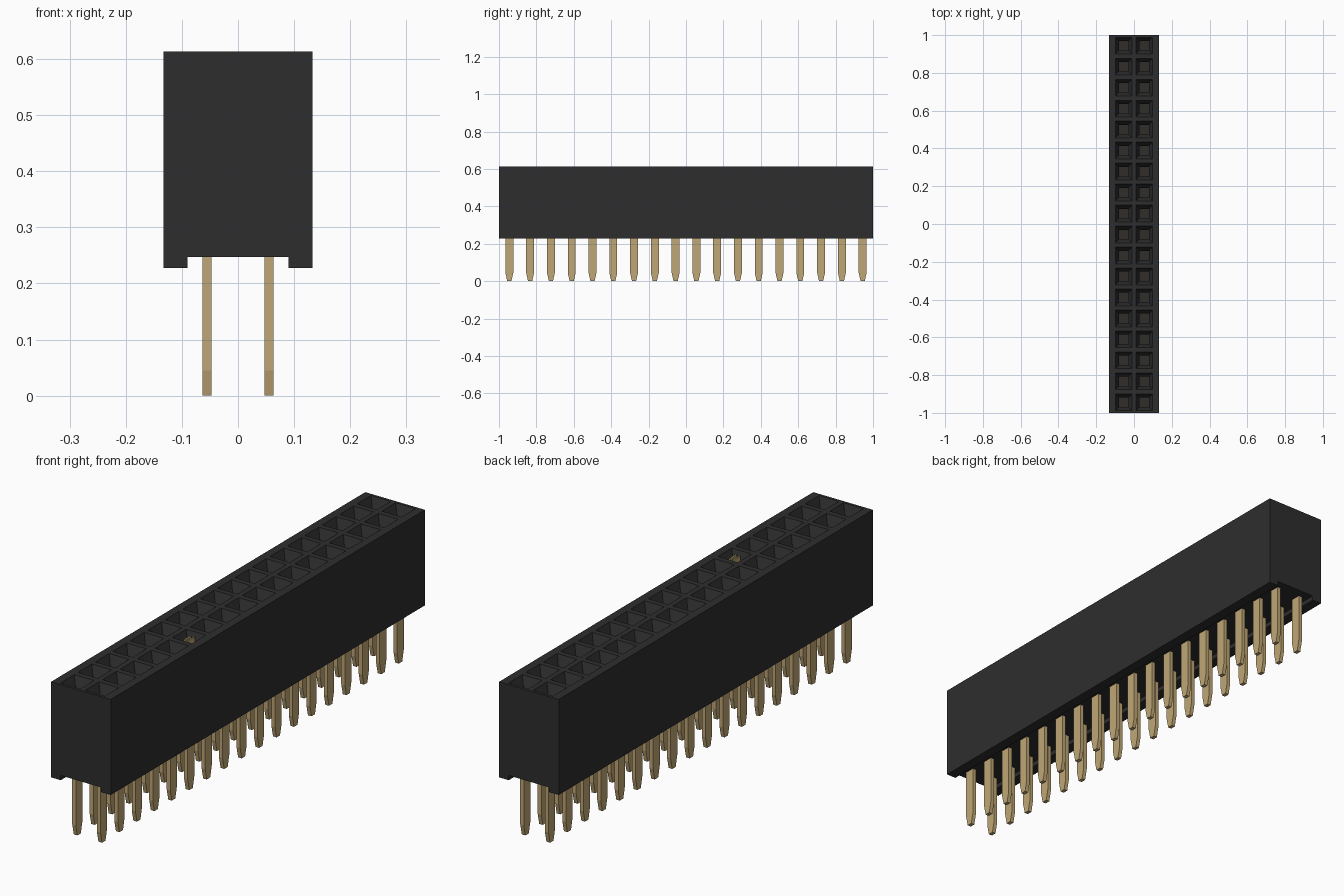
import bpy, bmesh
from mathutils import Vector

if "Cube" in bpy.data.objects:
    bpy.data.objects.remove(bpy.data.objects["Cube"])

ROWS, PITCH, COL = 18, 2 / 18, 0.055
TOP, BASE, CHANNEL = 0.613, 0.228, 0.247
SPOTS = [(sx * COL, (r - (ROWS - 1) / 2) * PITCH) for r in range(ROWS) for sx in (-1, 1)]
RAISED = (1, 5)  # column side and row of the one contact that sits high


def material(name, rgb):
    m = bpy.data.materials.new(name)
    m.use_nodes = True
    m.diffuse_color = (*rgb, 1)
    b = m.node_tree.nodes["Principled BSDF"]
    b.inputs["Base Color"].default_value = (*rgb, 1)
    b.inputs["Roughness"].default_value = 0.6
    return m


black = material("black plastic", (0.027, 0.027, 0.027))
brass = material("brass", (0.53, 0.39, 0.18))


def finish(name, bm, mat):
    bmesh.ops.recalc_face_normals(bm, faces=bm.faces)
    me = bpy.data.meshes.new(name)
    bm.to_mesh(me)
    bm.free()
    me.materials.append(mat)
    ob = bpy.data.objects.new(name, me)
    bpy.context.collection.objects.link(ob)
    return ob


def loft(bm, x, y, sections):
    """Closed stack of rectangles, each given as (z, half x, half y)."""
    rings = [[bm.verts.new((x + sx * hx, y + sy * hy, z))
              for sx, sy in ((-1, -1), (1, -1), (1, 1), (-1, 1))]
             for z, hx, hy in sections]
    for a, b in zip(rings, rings[1:]):
        for i in range(4):
            j = (i + 1) % 4
            bm.faces.new((a[i], a[j], b[j], b[i]))
    bm.faces.new(rings[0][::-1])
    bm.faces.new(rings[-1])


# Housing: profile with a channel underneath, extruded along y
bm = bmesh.new()
half = [(0.133, TOP), (0.133, BASE), (0.09, BASE), (0.09, CHANNEL)]
profile = half + [(-x, z) for x, z in reversed(half)]
face = bm.faces.new([bm.verts.new((x, -1, z)) for x, z in profile])
ext = bmesh.ops.extrude_face_region(bm, geom=[face])["geom"]
bmesh.ops.translate(bm, vec=Vector((0, 2, 0)),
                    verts=[v for v in ext if isinstance(v, bmesh.types.BMVert)])
housing = finish("housing", bm, black)

# Sockets: funnel mouth above a narrow shaft, cut from the housing
bm = bmesh.new()
for x, y in SPOTS:
    k = 0.01 / 0.043  # continues the funnel slope above the top face
    loft(bm, x, y, [(0.30, 0.025, 0.025), (0.57, 0.025, 0.025),
                    (TOP, 0.044, 0.044), (TOP + 0.01, 0.044 + 0.019 * k, 0.044 + 0.019 * k)])
cutter = finish("socket_cutter", bm, black)
cutter.hide_render = True
mod = housing.modifiers.new("sockets", "BOOLEAN")
mod.operation, mod.solver, mod.object = "DIFFERENCE", "EXACT", cutter
bpy.context.view_layer.objects.active = housing
bpy.ops.object.modifier_apply(modifier=mod.name)
bpy.data.objects.remove(cutter)

# Pins: flat blades with tips tapered along y
bm = bmesh.new()
for x, y in SPOTS:
    loft(bm, x, y, [(0.0, 0.008, 0.011), (0.045, 0.008, 0.021), (0.29, 0.008, 0.021)])
finish("pins", bm, brass)

# Contacts: two thin tines standing in each socket
bm = bmesh.new()
for i, (x, y) in enumerate(SPOTS):
    raised = i == RAISED[1] * 2 + RAISED[0]
    top = 0.605 if raised else 0.565
    for s in (-1, 1):
        loft(bm, x + s * 0.008, y, [(0.295, 0.003, 0.02), (top, 0.003, 0.02)])
finish("contacts", bm, brass)
